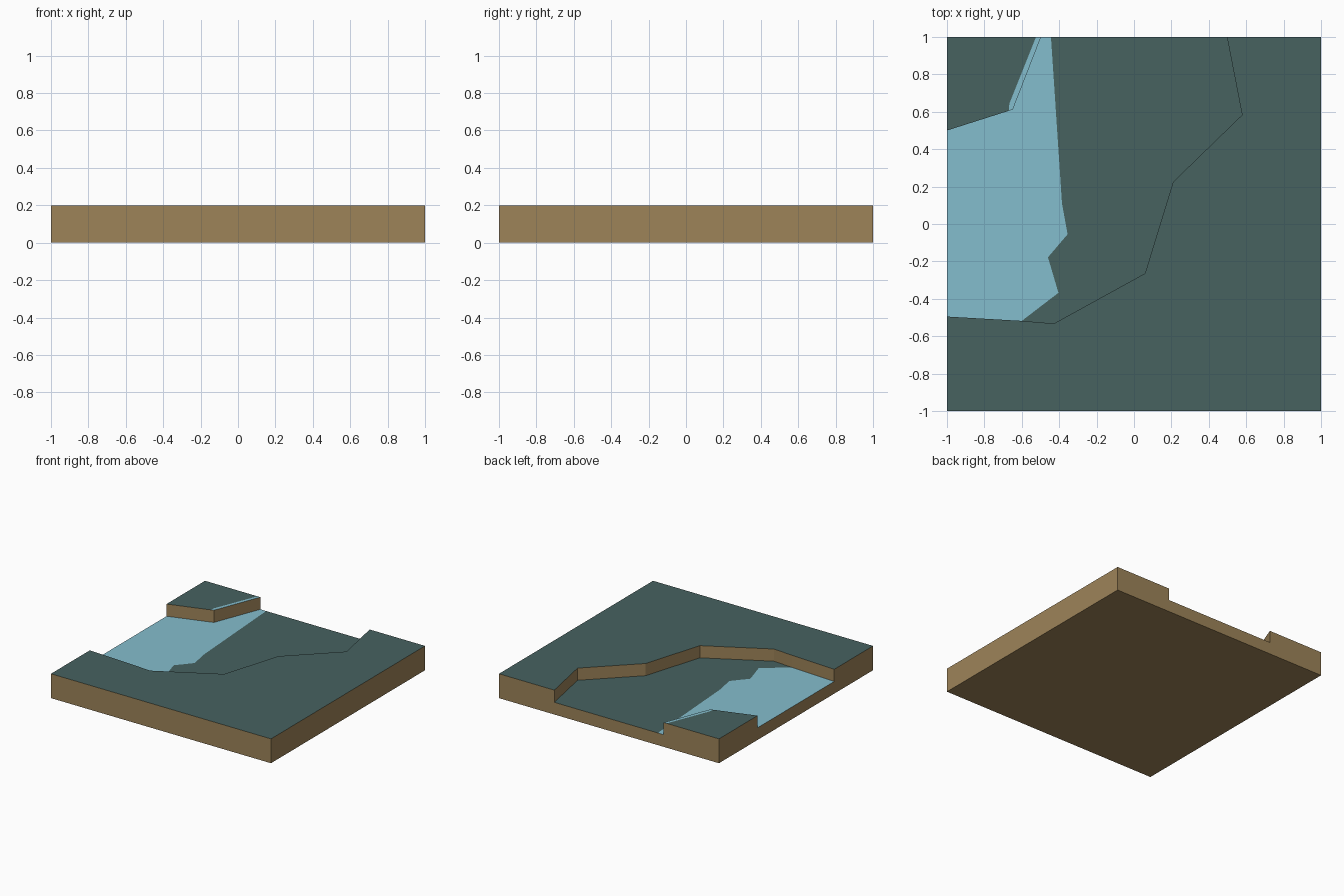
import bpy, bmesh

if "Cube" in bpy.data.objects:
    bpy.data.objects.remove(bpy.data.objects["Cube"])

HIGH, LOW = 0.2, 0.1


def material(name, srgb):
    m = bpy.data.materials.new(name)
    lin = [((c / 255 + 0.055) / 1.055) ** 2.4 for c in srgb]
    m.diffuse_color = (*lin, 1)
    m.use_nodes = True
    m.node_tree.nodes["Principled BSDF"].inputs["Base Color"].default_value = m.diffuse_color
    return m


mats = [material("dark_green_grass", (71, 98, 96)),
        material("blue_water", (132, 189, 205)),
        material("brown_earth", (158, 132, 89))]
GRASS, WATER, EARTH = range(3)

# Shared outlines, seen from above
shore = [(-1, -0.495), (-0.6, -0.518)]                       # cliff beside the water
cliff = [(-0.428, -0.532), (0.059, -0.264), (0.209, 0.225),
         (0.578, 0.583), (0.497, 1)]                         # cliff beside the low meadow
bank = [(-0.404, -0.368), (-0.46, -0.178), (-0.355, -0.055),
        (-0.385, 0.11), (-0.444, 1)]                         # painted water edge
ledge = [(-0.497, 1), (-0.648, 0.612), (-0.67, 0.605)]       # corner plateau, wet side
trickle = [(-0.524, 1), (-0.666, 0.645)]                     # painted edge on the plateau

# Regions: counter-clockwise outline, height, colour
regions = [
    ([(-1, -1), (1, -1), (1, 1)] + cliff[::-1] + shore[::-1], HIGH, GRASS),
    ([(-1, 1), (-1, 0.5), ledge[2]] + trickle[::-1], HIGH, GRASS),
    (trickle + ledge[::-1], HIGH, WATER),
    (shore + bank + ledge + [(-1, 0.5)], LOW, WATER),
    ([shore[1]] + cliff + bank[::-1], LOW, GRASS),
]


def edges(outline):
    return zip(outline, outline[1:] + outline[:1])


bm = bmesh.new()


def face(points, mat):
    f = bm.faces.new([bm.verts.new(p) for p in points])
    f.material_index = mat


# Flat tops, and earth walls wherever the neighbour is lower
height = {e: h for outline, h, _ in regions for e in edges(outline)}
for outline, h, mat in regions:
    face([(x, y, h) for x, y in outline], mat)
    for a, b in edges(outline):
        low = height.get((b, a), 0)
        if h > low:
            face([(*a, low), (*b, low), (*b, h), (*a, h)], EARTH)

# Underside
face([(-1, -1, 0), (-1, 1, 0), (1, 1, 0), (1, -1, 0)], EARTH)
bmesh.ops.remove_doubles(bm, verts=bm.verts, dist=0.0001)

mesh = bpy.data.meshes.new("terrain_tile")
bm.to_mesh(mesh)
bm.free()
for m in mats:
    mesh.materials.append(m)
bpy.context.collection.objects.link(bpy.data.objects.new("terrain_tile", mesh))
